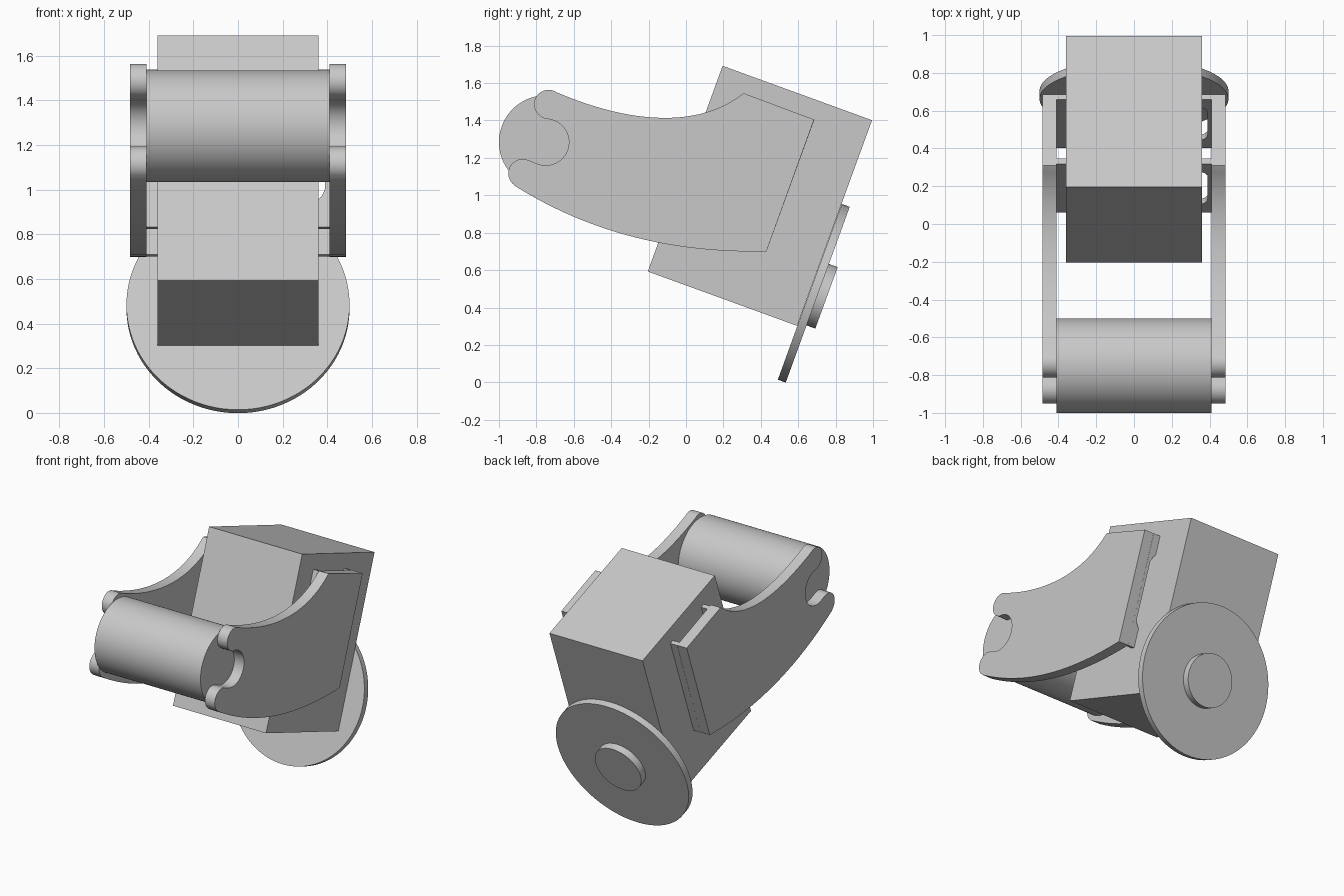
import bpy, bmesh, math
from mathutils import Matrix, Vector

cube = bpy.data.objects.get("Cube")
if cube:
    bpy.data.objects.remove(cube, do_unlink=True)

grey = bpy.data.materials.new("light grey")
grey.use_nodes = True
grey.diffuse_color = (0.58, 0.58, 0.58, 1)
grey.node_tree.nodes["Principled BSDF"].inputs["Base Color"].default_value = grey.diffuse_color

# Tilted frame shared by the body, rails and disc: U runs back, V runs up
TILT = math.radians(20)
U = Vector((0, math.cos(TILT), -math.sin(TILT)))
V = Vector((0, math.sin(TILT), math.cos(TILT)))
X, Y, Z = Vector((1, 0, 0)), Vector((0, 1, 0)), Vector((0, 0, 1))


def finish(name, bm, smooth):
    bmesh.ops.recalc_face_normals(bm, faces=bm.faces)
    mesh = bpy.data.meshes.new(name)
    bm.to_mesh(mesh)
    bm.free()
    mesh.materials.append(grey)
    obj = bpy.data.objects.new(name, mesh)
    bpy.context.collection.objects.link(obj)
    if smooth:
        bpy.ops.object.select_all(action="DESELECT")
        obj.select_set(True)
        bpy.context.view_layer.objects.active = obj
        bpy.ops.object.shade_smooth_by_angle(angle=math.radians(30))
    return obj


def prism(name, outline, origin, a, b, depth, smooth=False):
    """Extrude an outline drawn on axes a, b at origin along the depth vector."""
    bm = bmesh.new()
    face = bm.faces.new([bm.verts.new(origin + a * p + b * q) for p, q in outline])
    new = bmesh.ops.extrude_face_region(bm, geom=[face], use_keep_orig=True)["geom"]
    bmesh.ops.translate(bm, vec=depth, verts=[v for v in new if isinstance(v, bmesh.types.BMVert)])
    return finish(name, bm, smooth)


def arc(cy, cz, radius, start, end, steps=20):
    angles = [math.radians(start + (end - start) * i / steps) for i in range(steps + 1)]
    return [(cy + radius * math.cos(t), cz + radius * math.sin(t)) for t in angles]


def bezier(p0, p1, p2, p3, steps=24):
    out = []
    for i in range(steps + 1):
        t = i / steps
        s = 1 - t
        w = (s**3, 3 * s * s * t, 3 * s * t * t, t**3)
        out.append(tuple(sum(k * p[j] for k, p in zip(w, (p0, p1, p2, p3))) for j in (0, 1)))
    return out


def disc(name, centre, a, b, radius, depth):
    return prism(name, arc(0, 0, radius, 0, 360, 96)[:-1], centre, a, b, depth, True)


# Tilted block body
WIDTH, LENGTH, HEIGHT = 0.36, 0.85, 1.17
centre = Vector((0, 0.395, 0.997))
hu, hv = LENGTH / 2, HEIGHT / 2
prism("body_block", [(-hu, -hv), (hu, -hv), (hu, hv), (-hu, hv)],
      centre - X * WIDTH, U, V, X * 2 * WIDTH)

# Rear disc with its raised hub
disc_front = Vector((0, 0.662, 0.484))
disc("rear_disc", disc_front, X, V, 0.5, U * 0.045)
disc("rear_hub", disc_front + U * 0.045, X, V, 0.175, U * 0.05)

# Front roller held between the arms
ROLLER = (-0.75, 1.284)
disc("front_roller", Vector((-0.41, *ROLLER)), Y, Z, 0.25, X * 0.82)

# Arm outline: upper lobe, round notch, lower lobe, curved belly, back edge, curved top
arm = arc(-0.735, 1.487, 0.077, 65, 240)
arm += arc(*ROLLER, 0.124, 92, -112, 32)
arm += arc(-0.873, 1.117, 0.077, 70, 232)
arm += bezier((-0.915, 1.05), (-0.5, 0.79), (-0.05, 0.69), (0.43, 0.70))
arm += bezier((0.685, 1.405), (0.56, 1.45), (0.435, 1.5), (0.31, 1.545), 3)
arm += bezier((0.30, 1.54), (0.08, 1.37), (-0.27, 1.37), (-0.69, 1.55))

# Rail outlines across the gap; the left pair is relieved along the middle
IN, OUT, TALL = 0.36, 0.412, 0.75
plain = [(IN, 0), (IN, TALL), (OUT, TALL), (OUT, 0)]
relieved = [(IN, 0), (IN, 0.13), (0.375, 0.145), (0.39, 0.18), (0.39, TALL - 0.18),
            (0.375, TALL - 0.145), (IN, TALL - 0.13), (IN, TALL), (OUT, TALL), (OUT, 0)]
corner = Vector((0, 0.43, 0.70))

for side, sign, rail in (("left", 1, relieved), ("right", -1, plain)):
    prism(side + "_arm", arm, X * sign * 0.41, Y, Z, X * sign * 0.075, True)
    for place, offset in (("back", -0.03), ("front", -0.392)):
        prism(f"{side}_{place}_rail", rail, corner + U * offset, X * sign, V, U * 0.03)
